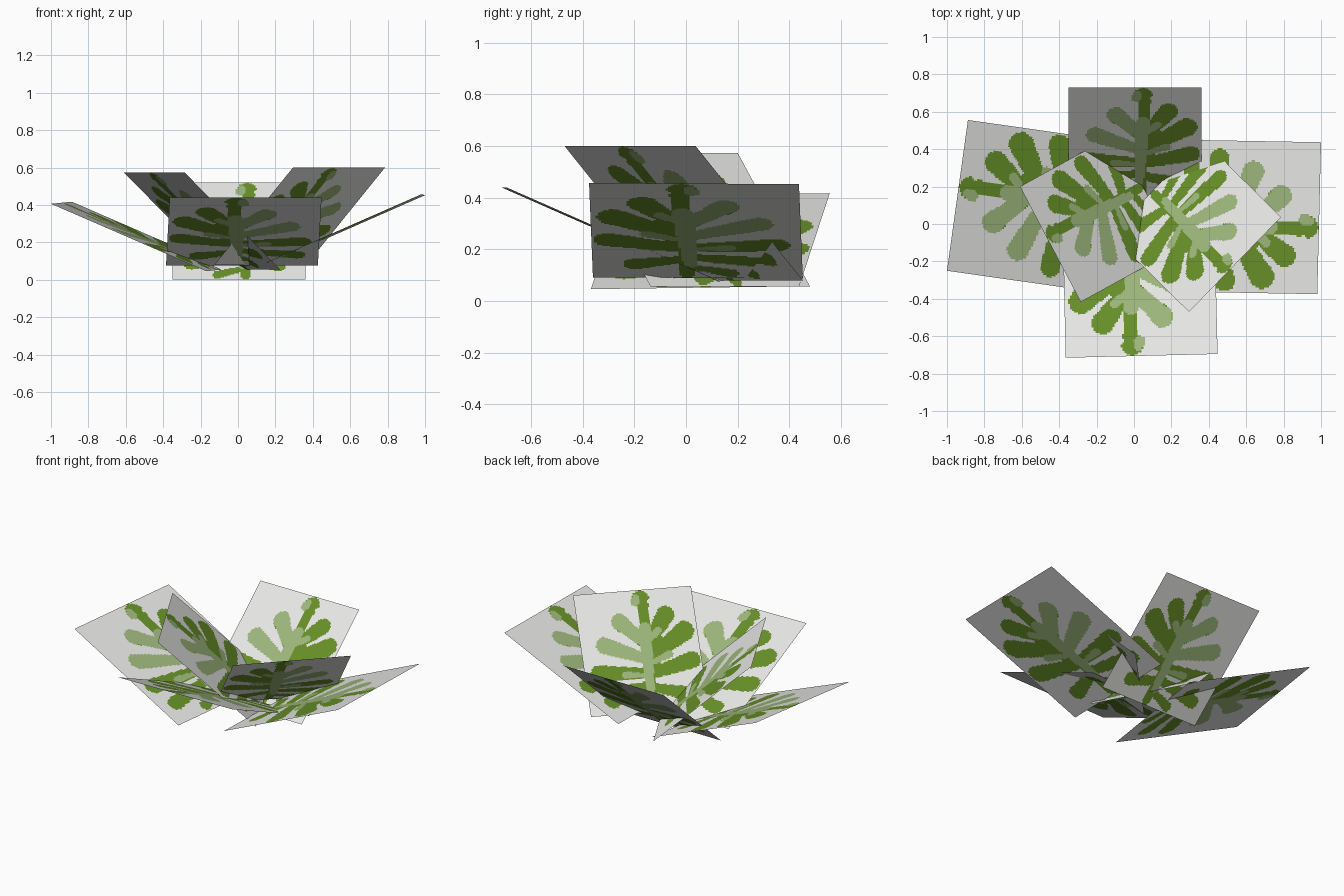
import bpy
import bmesh
from mathutils import Vector

cube = bpy.data.objects.get("Cube")
if cube:
    bpy.data.objects.remove(cube, do_unlink=True)


def make_material(name, rgb):
    mat = bpy.data.materials.new(name)
    mat.use_nodes = True
    color = (*rgb, 1.0)
    mat.diffuse_color = color
    bsdf = mat.node_tree.nodes["Principled BSDF"]
    bsdf.inputs["Base Color"].default_value = color
    bsdf.inputs["Roughness"].default_value = 0.8
    return mat


CARD, GREEN, SAGE = range(3)
materials = [
    make_material("card_white", (0.8, 0.8, 0.79)),
    make_material("leaf_green", (0.134, 0.274, 0.021)),
    make_material("leaf_sage", (0.335, 0.469, 0.2)),
]

# Rounded leaf lobes on a unit card: root, end, end radius (v runs from the tip down)
green_lobes = [
    ((.56, .10), (.56, .08), .075),   # tip
    ((.55, .97), (.57, .12), .05),    # midrib
    ((.58, .62), (.60, .42), .10),    # blade centre
    ((.60, .40), (.75, .22), .075),
    ((.60, .54), (.89, .36), .08),
    ((.60, .68), (.92, .60), .07),
    ((.56, .80), (.80, .86), .055),
    ((.52, .42), (.36, .25), .07),
    ((.50, .55), (.20, .43), .07),
    ((.52, .68), (.12, .65), .065),
    ((.53, .78), (.14, .84), .055),
    ((.54, .88), (.34, .95), .04),
]
sage_lobes = [
    ((.53, .85), (.56, .32), .055),   # stem
    ((.53, .42), (.36, .25), .07),
    ((.50, .55), (.20, .43), .07),
    ((.52, .06), (.51, .09), .04),
    ((.57, .60), (.74, .54), .03),
    ((.55, .44), (.67, .34), .03),
    ((.52, .70), (.34, .68), .028),
]


def inside(point, lobes):
    for root, end, radius in lobes:
        a, b = Vector(root), Vector(end)
        axis = b - a
        t = max(0.0, min(1.0, (point - a).dot(axis) / axis.length_squared))
        if (point - a - axis * t).length < radius * (0.65 + 0.35 * t):
            return True
    return False


# Paint pattern shared by every card
COLS, ROWS = 80, 90


def paint(col, row):
    point = Vector(((col + .5) / COLS, (row + .5) / ROWS))
    if inside(point, sage_lobes):
        return SAGE
    return GREEN if inside(point, green_lobes) else CARD


pattern = [[paint(c, r) for c in range(COLS)] for r in range(ROWS)]


def leaf_card(name, top_left, top_right, drop):
    """Flat card hanging from its top edge, with a painted leaf."""
    a, b, d = Vector(top_left), Vector(top_right), Vector(drop)
    bm = bmesh.new()
    grid = [[bm.verts.new(a.lerp(b, c / COLS) + d * (r / ROWS))
             for c in range(COLS + 1)] for r in range(ROWS + 1)]
    for r in range(ROWS):
        for c in range(COLS):
            face = bm.faces.new((grid[r][c], grid[r + 1][c],
                                 grid[r + 1][c + 1], grid[r][c + 1]))
            face.material_index = pattern[r][c]
    mesh = bpy.data.meshes.new(name)
    bm.to_mesh(mesh)
    bm.free()
    for mat in materials:
        mesh.materials.append(mat)
    obj = bpy.data.objects.new(name, mesh)
    bpy.context.collection.objects.link(obj)


# Large low leaves
leaf_card("front_leaf", (.447, -.695, .44), (-.365, -.715, .44), (-.02, .83, -.365))
leaf_card("left_leaf", (1, .437, .452), (.98, -.375, .457), (-.83, .015, -.365))
leaf_card("right_leaf", (-1, -.25, .406), (-.888, .556, .417), (.83, -.118, -.36))

# Smaller upright leaves
leaf_card("back_leaf", (-.35, .73, .52), (.36, .73, .52), (0, -.59, -.52))
leaf_card("upper_right_leaf", (-.285, -.417, .573), (-.61, .2, .573), (.51, .28, -.517))
leaf_card("upper_left_leaf", (.786, .037, .6), (.294, -.47, .6), (-.42, .415, -.52))
